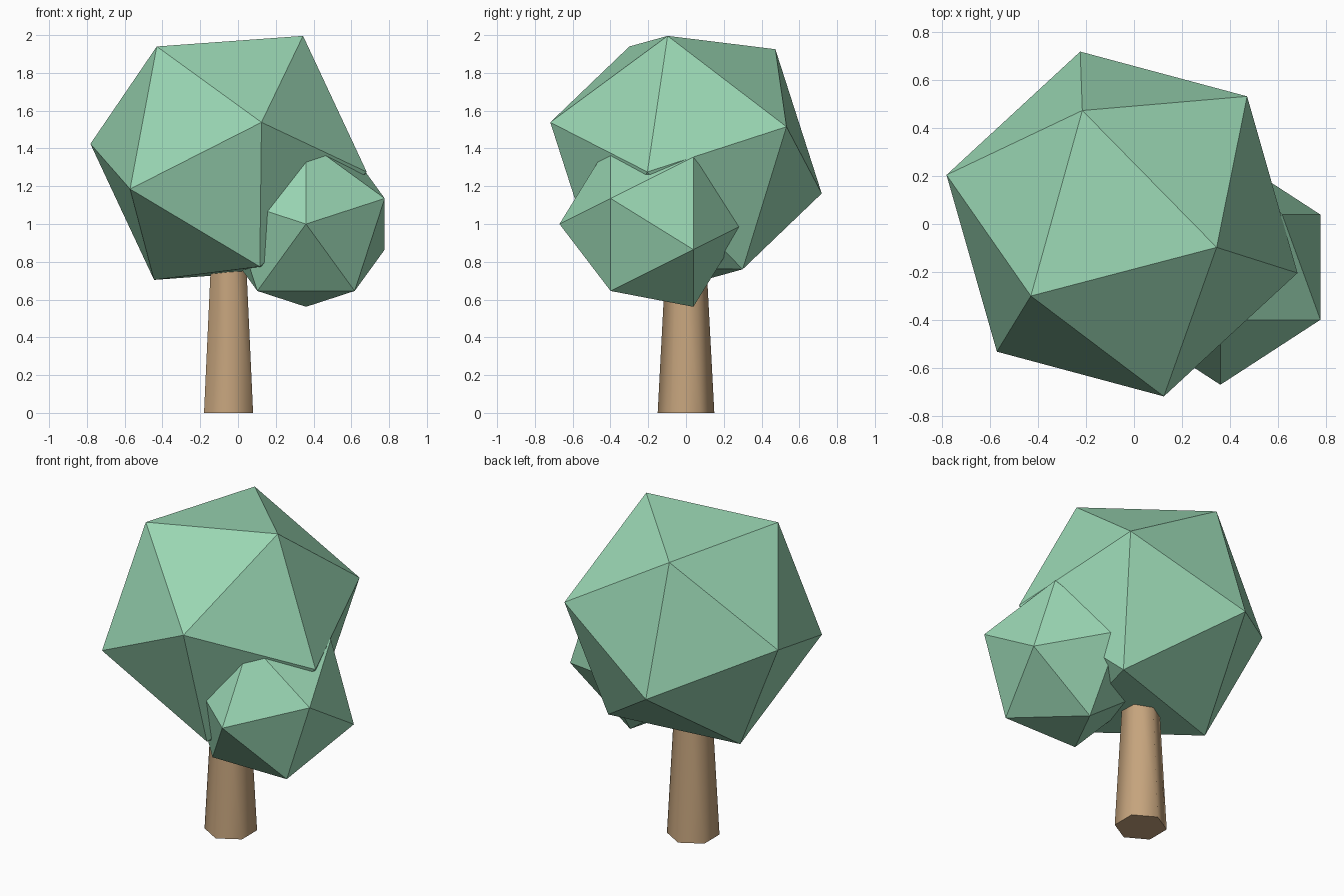
import bpy
import bmesh
from math import pi
from mathutils import Matrix, Vector

cube = bpy.data.objects.get("Cube")
if cube:
    bpy.data.objects.remove(cube, do_unlink=True)


def make_material(name, rgb):
    mat = bpy.data.materials.new(name)
    mat.use_nodes = True
    mat.diffuse_color = (*rgb, 1)
    mat.node_tree.nodes["Principled BSDF"].inputs["Base Color"].default_value = (*rgb, 1)
    return mat


def add_object(name, bm, mat):
    mesh = bpy.data.meshes.new(name)
    bm.to_mesh(mesh)
    bm.free()
    mesh.materials.append(mat)
    obj = bpy.data.objects.new(name, mesh)
    bpy.context.collection.objects.link(obj)
    return obj


def add_foliage(name, centre, radius, pole, side):
    """Icosahedron with one corner along pole and a neighbouring corner towards side."""
    z = Vector(pole).normalized()
    side = Vector(side)
    x = (side - z * side.dot(z)).normalized()
    turn = Matrix((x, z.cross(x), z)).transposed().to_4x4()
    bm = bmesh.new()
    bmesh.ops.create_icosphere(bm, subdivisions=1, radius=radius,
                               matrix=Matrix.Translation(centre) @ turn)
    return add_object(name, bm, leaf)


leaf = make_material("leaf green", (0.32, 0.67, 0.45))
bark = make_material("bark brown", (0.56, 0.37, 0.205))

# Foliage clumps
add_foliage("large_foliage", (-0.05, 0, 1.35), 0.763,
            (-0.38, -0.30, 0.59), (0.39, -0.10, 0.65))
add_foliage("small_foliage", (0.36, -0.18, 1.0), 0.49, (0, -1, 0), (0, 0, 1))

# Tapered six-sided trunk, smooth around the sides with flat ends
height = 1.0
bm = bmesh.new()
bmesh.ops.create_cone(bm, cap_ends=True, segments=6, radius1=0.15, radius2=0.097,
                      depth=height, matrix=Matrix.Translation((-0.05, 0, height / 2)))
# Put two corners on the front-back axis
if max(v.co.y for v in bm.verts) < 0.14:
    bmesh.ops.rotate(bm, verts=bm.verts, cent=(-0.05, 0, 0),
                     matrix=Matrix.Rotation(pi / 6, 3, "Z"))
for face in bm.faces:
    face.smooth = len(face.verts) == 4
for edge in bm.edges:
    edge.smooth = all(f.smooth for f in edge.link_faces)
add_object("trunk", bm, bark)
